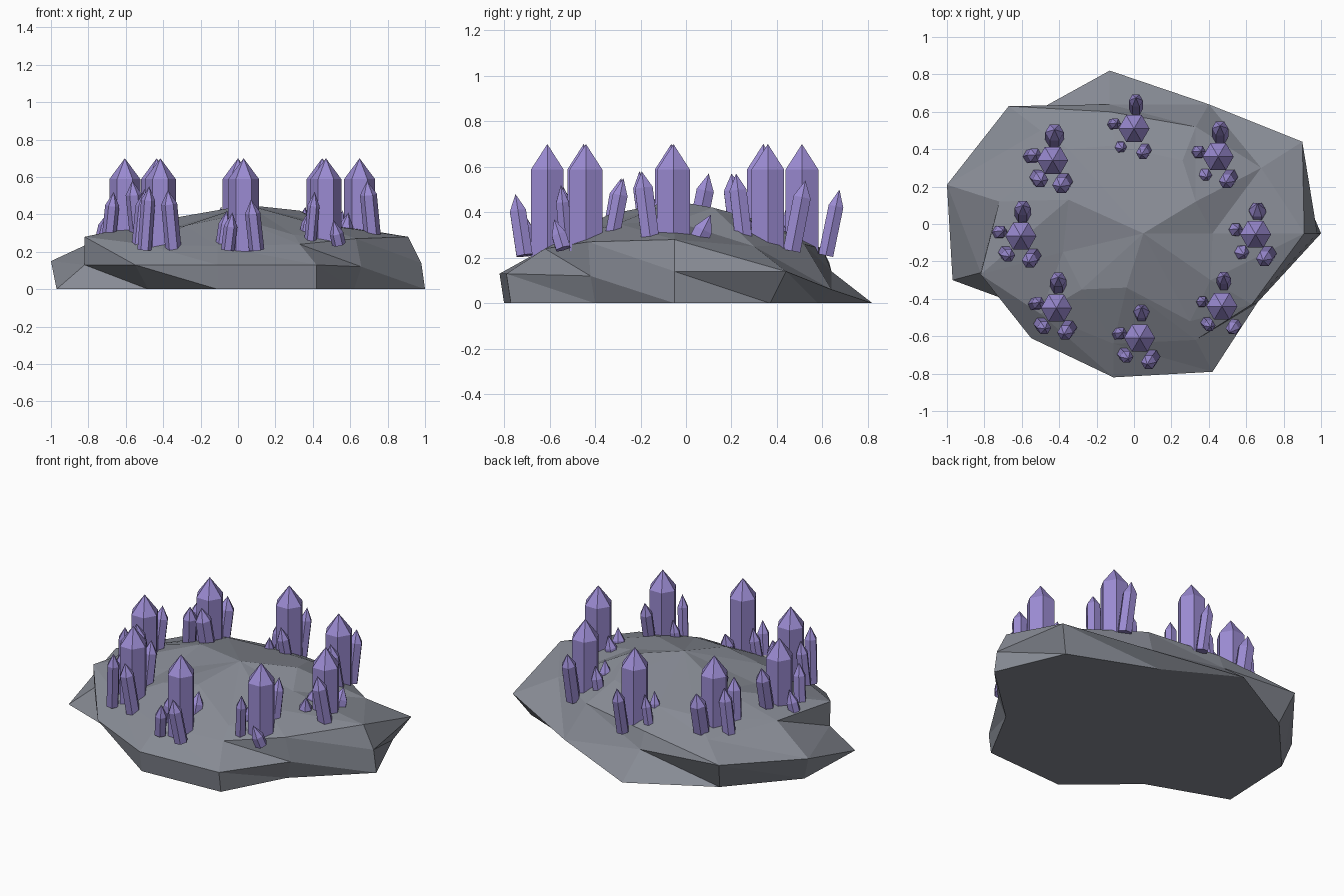
import bpy, bmesh
from mathutils import Vector

default = bpy.data.objects.get("Cube")
if default:
    bpy.data.objects.remove(default, do_unlink=True)


def make_material(name, color):
    material = bpy.data.materials.new(name)
    material.use_nodes = True
    material.diffuse_color = (*color, 1)
    material.node_tree.nodes["Principled BSDF"].inputs["Base Color"].default_value = (*color, 1)
    return material


def add_object(name, bm, material):
    bmesh.ops.recalc_face_normals(bm, faces=bm.faces[:])
    mesh = bpy.data.meshes.new(name)
    bm.to_mesh(mesh)
    bm.free()
    mesh.materials.append(material)
    item = bpy.data.objects.new(name, mesh)
    bpy.context.collection.objects.link(item)
    return item


stone_grey = make_material("stone grey", (.245, .26, .3))
crystal_purple = make_material("crystal purple", (.33, .26, .65))

# Rock contours, each running counter-clockwise from the left end
foot = [(-.97, -.3, 0), (-.48, -.48, 0), (-.11, -.8, 0), (.42, -.77, 0),
        (.62, -.4, 0), (1, -.05, 0), (.82, .37, 0), (.3, .58, 0),
        (-.13, .82, 0), (-.62, .55, 0), (-.95, .18, 0)]
waist = [(-.82, -.26, .13), (-.55, -.61, .13), (-.11, -.82, .13), (.42, -.79, .13),
         (.66, -.42, .12), (.98, -.05, .14), (.9, .44, .14), (.4, .64, .06),
         (-.13, .64, .14), (-.67, .63, .18), (-1, .21, .15)]
shoulder = [(-.82, -.27, .28), (-.5, -.48, .24), (-.11, -.64, .23), (.33, -.62, .24),
            (.63, -.43, .27), (.91, -.05, .28), (.68, .3, .25), (.33, .52, .26),
            (-.13, .6, .24), (-.5, .5, .25), (-.72, .12, .28)]
crown = [(-.38, -.15, .32), (-.28, -.35, .34), (-.04, -.34, .39), (.3, -.52, .29),
         (.41, -.3, .35), (.42, -.05, .36), (.33, .12, .42), (.26, .34, .36),
         (-.1, .42, .32), (-.35, .4, .32), (-.35, .13, .38)]


def build_rock():
    bm = bmesh.new()
    rings = [[bm.verts.new(p) for p in ring] for ring in (foot, waist, shoulder, crown)]
    count = len(foot)
    for low, high in zip(rings, rings[1:]):
        for i in range(count):
            j = (i + 1) % count
            bm.faces.new((low[i], low[j], high[i]))
            bm.faces.new((low[j], high[j], high[i]))
    peak = bm.verts.new((.05, -.05, .45))
    for i in range(count):
        bm.faces.new((rings[-1][i], rings[-1][(i + 1) % count], peak))
    bm.faces.new(rings[0][::-1])
    return add_object("rock_base", bm, stone_grey)


def build_crystal(name, base, tip, radius, point_length):
    """Six-sided prism with a pointed end, running from base to tip."""
    base, tip = Vector(base), Vector(tip)
    axis = tip - base
    bm = bmesh.new()
    bmesh.ops.create_circle(bm, cap_ends=True, segments=6, radius=radius)
    # Turn two corners of the section to face left and right
    bmesh.ops.rotate(bm, verts=bm.verts[:], cent=(0, 0, 0),
                     matrix=Vector((0, 1, 0)).rotation_difference(Vector((1, 0, 0))).to_matrix())
    shaft = bmesh.ops.extrude_face_region(bm, geom=bm.faces[:], use_keep_orig=True)
    top = [f for f in shaft["geom"] if isinstance(f, bmesh.types.BMFace)]
    bmesh.ops.translate(bm, verts=top[0].verts[:], vec=(0, 0, axis.length - point_length))
    apex = bmesh.ops.poke(bm, faces=top)["verts"]
    bmesh.ops.translate(bm, verts=apex, vec=(0, 0, point_length))
    item = add_object(name, bm, crystal_purple)
    item.location = base
    item.rotation_mode = "QUATERNION"
    item.rotation_quaternion = Vector((0, 0, 1)).rotation_difference(axis)
    return item


build_rock()

# Cluster centre, base height, shard thickness, and shard tip heights in the order below
clusters = {
    "back": ((0, .51), .21, .9, (.5, .44, .4, .5)),
    "back_left": ((.45, .36), .23, 1.05, (.54, .44, .42, .57)),
    "left": ((.65, -.055), .27, 1.1, (.39, .42, .41, .58)),
    "front_left": ((.47, -.44), .24, .9, (.55, .42, .52, .37)),
    "front": ((.03, -.61), .21, 1, (.41, .42, .41, .48)),
    "front_right": ((-.415, -.45), .21, 1.05, (.55, .52, .55, .53)),
    "right": ((-.605, -.065), .28, 1.05, (.57, .41, .52, .58)),
    "back_right": ((-.435, .34), .24, 1.2, (.52, .53, .54, .57)),
}

# Side shards: base offset, tip offset and radius
shards = {
    "rear": ((.01, .105), (.01, .165), .042),
    "outer": ((-.12, .02), (-.09, .03), .034),
    "short": ((-.085, -.085), (-.06, -.11), .036),
    "near": ((.07, -.1), (.04, -.14), .041),
}

for place, ((x, y), z, thickness, heights) in clusters.items():
    build_crystal(place + "_main_crystal", (x, y, z - .01), (x, y, .7), .083, .112)
    for (kind, (start, end, radius)), height in zip(shards.items(), heights):
        build_crystal(place + "_" + kind + "_shard",
                      (x + start[0], y + start[1], z),
                      (x + end[0], y + end[1], height), radius * thickness, .075)
